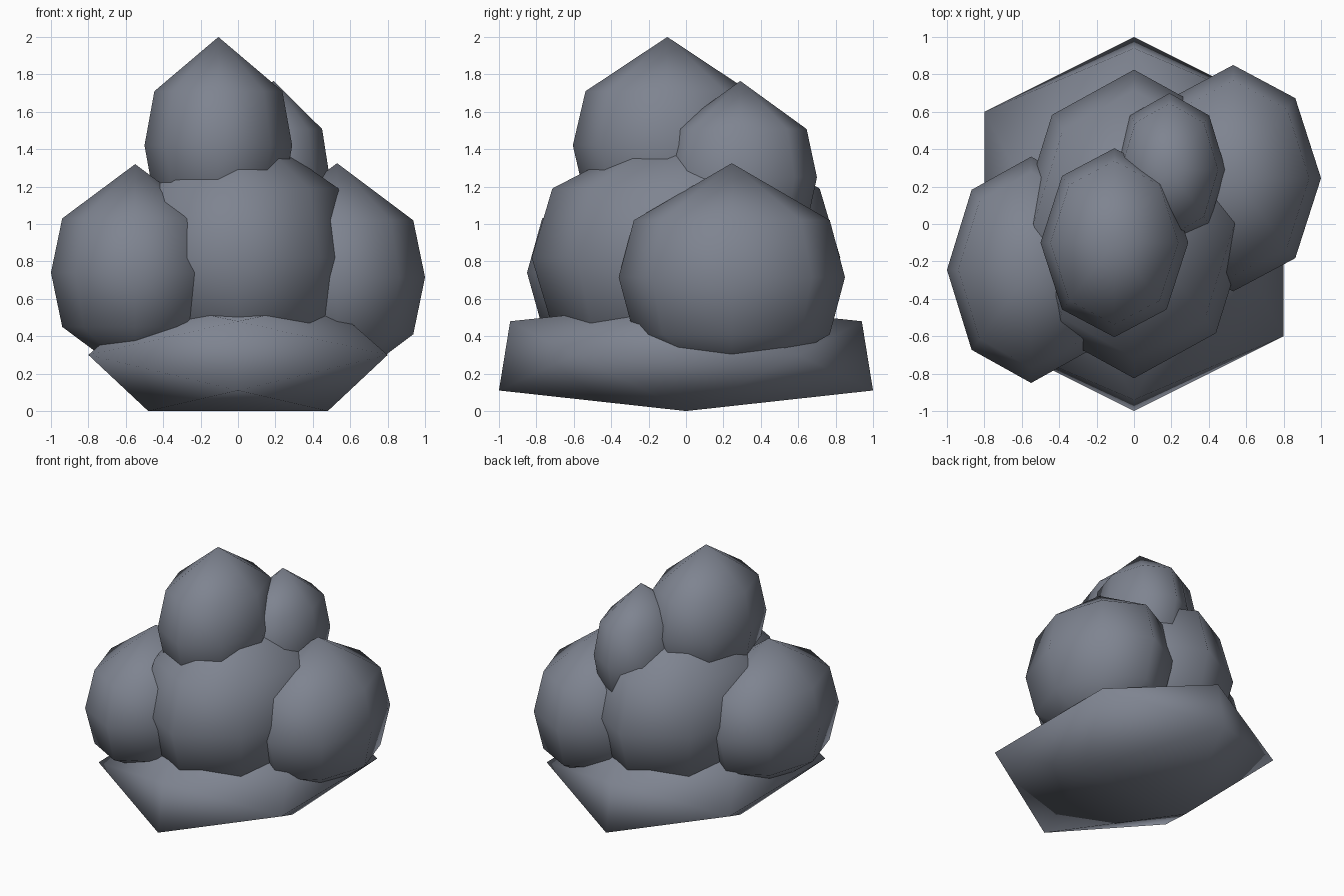
import bpy, bmesh
from math import sin, cos, pi, radians

cube = bpy.data.objects.get("Cube")
if cube:
    bpy.data.objects.remove(cube, do_unlink=True)

stone = bpy.data.materials.new("slate_grey")
stone.use_nodes = True
colour = (0.21, 0.23, 0.28, 1)
stone.diffuse_color = colour
bsdf = stone.node_tree.nodes["Principled BSDF"]
bsdf.inputs["Base Color"].default_value = colour
bsdf.inputs["Roughness"].default_value = 0.9


def finish(name, bm, location=(0, 0, 0)):
    """Turn a bmesh into a smooth stone object."""
    bmesh.ops.recalc_face_normals(bm, faces=bm.faces[:])
    for face in bm.faces:
        face.smooth = True
    mesh = bpy.data.meshes.new(name)
    bm.to_mesh(mesh)
    bm.free()
    mesh.materials.append(stone)
    obj = bpy.data.objects.new(name, mesh)
    obj.location = location
    bpy.context.collection.objects.link(obj)


def boulder(name, centre, radii, sides=8):
    """Pointed ball: three rings of vertices between two poles."""
    rx, ry, rz = radii
    bm = bmesh.new()
    rings = []
    for polar in (60, 90, 120):
        p = radians(polar)
        rings.append([bm.verts.new((rx * sin(p) * cos(2 * pi * i / sides),
                                    ry * sin(p) * sin(2 * pi * i / sides),
                                    rz * cos(p))) for i in range(sides)])
    top, bottom = bm.verts.new((0, 0, rz)), bm.verts.new((0, 0, -rz))
    for i in range(sides):
        j = (i + 1) % sides
        bm.faces.new((top, rings[0][i], rings[0][j]))
        bm.faces.new((bottom, rings[2][j], rings[2][i]))
        for upper, lower in zip(rings, rings[1:]):
            bm.faces.new((upper[i], lower[i], lower[j], upper[j]))
    finish(name, bm, centre)


# Flat twenty-sided slab under the pile
bm = bmesh.new()
for s in (-1, 1):
    bm.verts.new((0, s, 0.11))
    bm.verts.new((0, s * 0.94, 0.48))
    for t in (-1, 1):
        bm.verts.new((s * 0.8, t * 0.6, 0.3))
        bm.verts.new((s * 0.48, 0, 0.29 + t * 0.29))
bmesh.ops.convex_hull(bm, input=bm.verts[:])
finish("base_slab", bm)

# Boulders heaped on the slab
boulder("middle_boulder", (0, 0, 0.82), (0.62, 0.825, 0.74))
boulder("right_boulder", (-0.55, -0.245, 0.74), (0.45, 0.605, 0.58))
boulder("left_boulder", (0.53, 0.245, 0.715), (0.47, 0.605, 0.61))
boulder("top_boulder", (-0.105, -0.1, 1.42), (0.395, 0.505, 0.58))
boulder("back_boulder", (0.19, 0.29, 1.25), (0.3, 0.41, 0.515))
